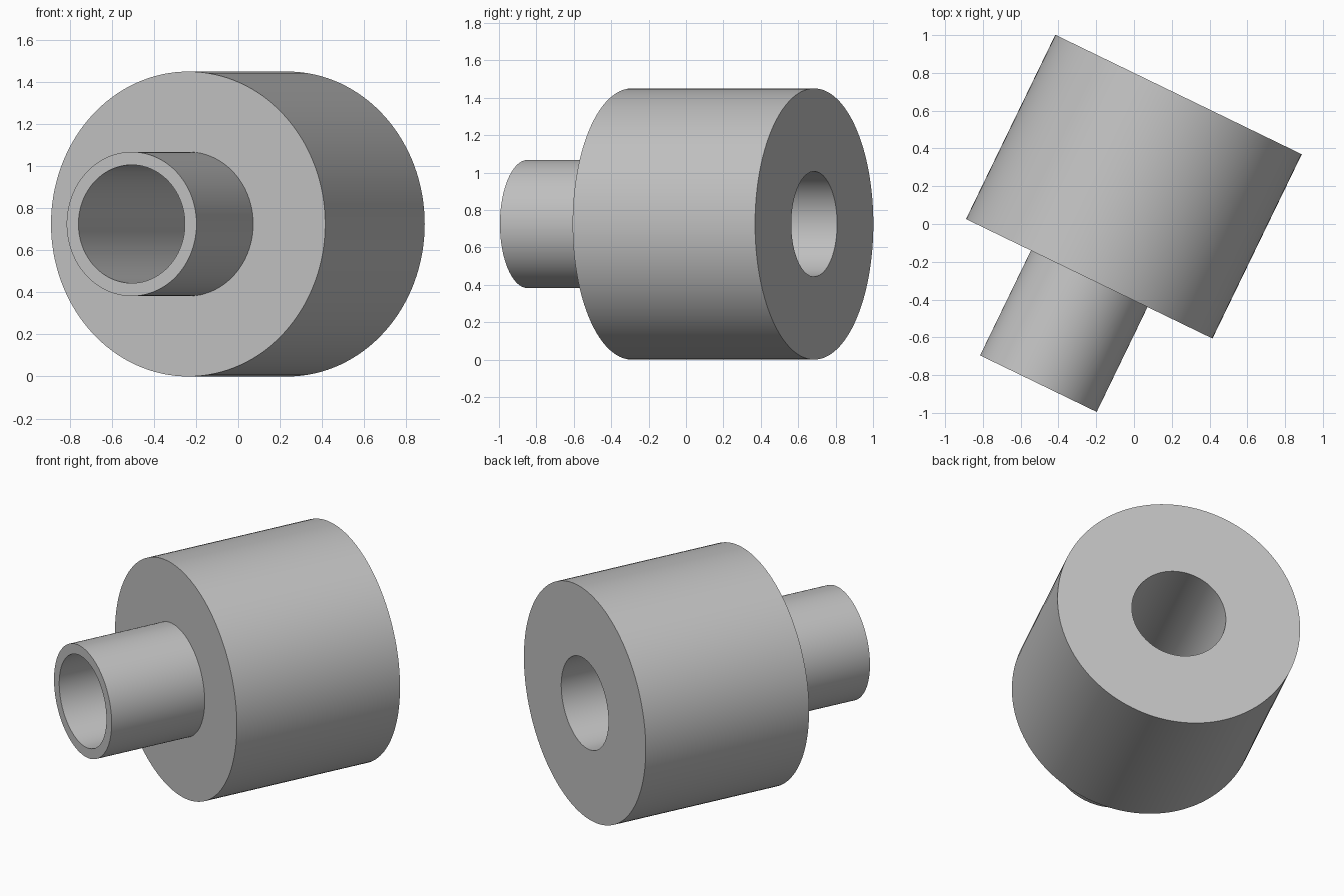
import bpy
import bmesh
from math import radians, pi
from mathutils import Matrix

cube = bpy.data.objects.get("Cube")
if cube:
    bpy.data.objects.remove(cube, do_unlink=True)

SEGMENTS = 128
BODY_R, NECK_R, BORE_R = 0.725, 0.343, 0.281
BODY_LEN, NECK_LEN = 1.084, 0.617

# Plain grey material
grey = bpy.data.materials.new("plain grey")
grey.use_nodes = True
colour = (0.54, 0.54, 0.54, 1)
grey.diffuse_color = colour
grey.node_tree.nodes["Principled BSDF"].inputs["Base Color"].default_value = colour

# Closed half section (radius, distance along axis): neck, shoulder, body, through bore
profile = [
    (BORE_R, -NECK_LEN), (NECK_R, -NECK_LEN), (NECK_R, 0),
    (BODY_R, 0), (BODY_R, BODY_LEN), (BORE_R, BODY_LEN),
]

# Lathe the section around the local y axis
bm = bmesh.new()
verts = [bm.verts.new((r, y, 0)) for r, y in profile]
edges = [bm.edges.new((v, verts[i - 1])) for i, v in enumerate(verts)]
bmesh.ops.spin(bm, geom=verts + edges, cent=(0, 0, 0), axis=(0, 1, 0),
               angle=2 * pi, steps=SEGMENTS, use_merge=True)
bmesh.ops.remove_doubles(bm, verts=bm.verts, dist=0.0001)
bmesh.ops.recalc_face_normals(bm, faces=bm.faces)

# Turn the axis in plan and rest the body on the ground
bm.transform(Matrix.Translation((-0.237, -0.29, BODY_R))
             @ Matrix.Rotation(radians(-25.86), 4, 'Z'))

mesh = bpy.data.meshes.new("stepped_bushing")
bm.to_mesh(mesh)
bm.free()
mesh.materials.append(grey)
bushing = bpy.data.objects.new("stepped_bushing", mesh)
bpy.context.collection.objects.link(bushing)

# Smooth walls, crisp rims
bpy.ops.object.select_all(action='DESELECT')
bushing.select_set(True)
bpy.context.view_layer.objects.active = bushing
bpy.ops.object.shade_smooth_by_angle(angle=radians(30))
